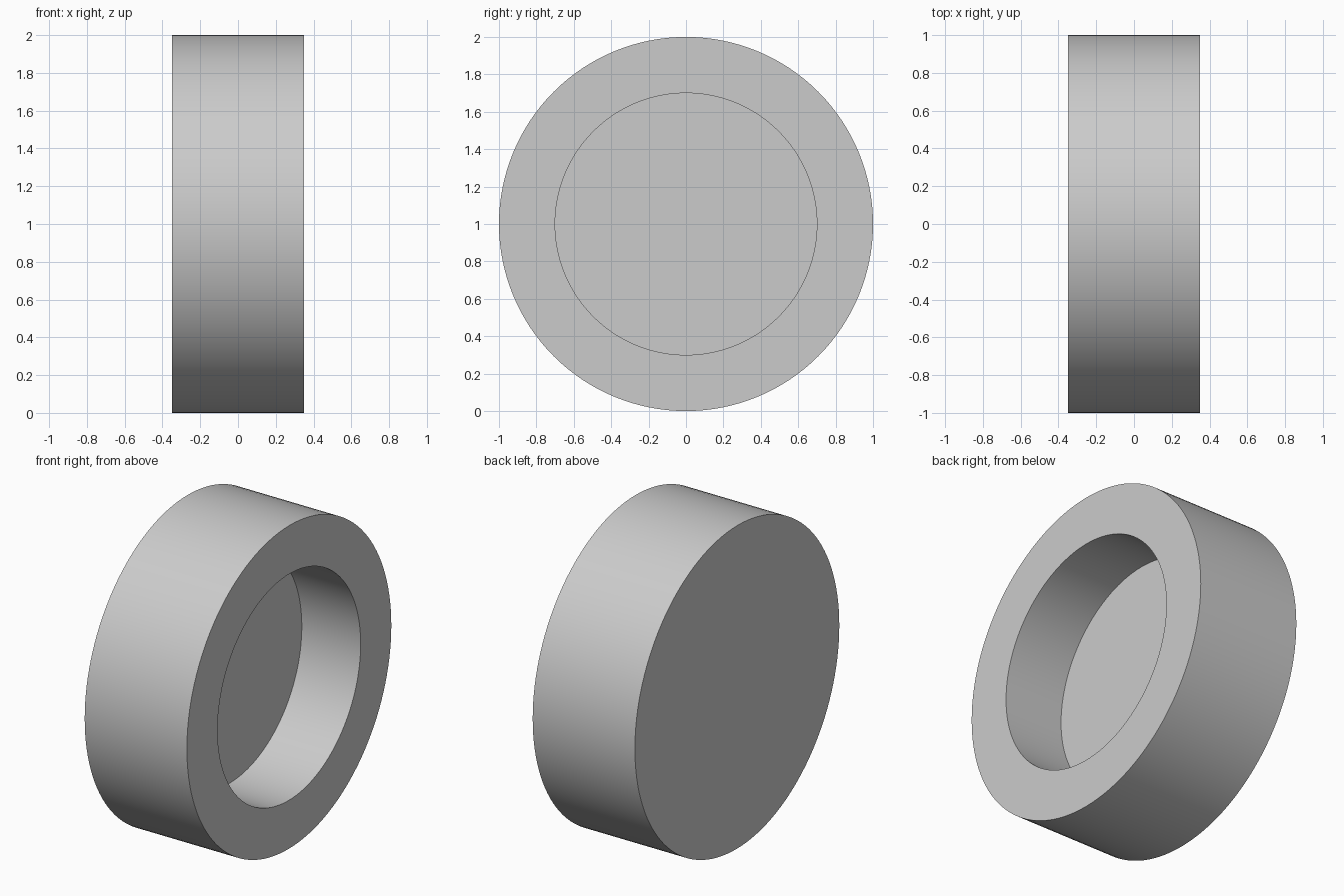
import bpy, bmesh
from math import cos, sin, tau, radians

if "Cube" in bpy.data.objects:
    bpy.data.objects.remove(bpy.data.objects["Cube"])

SEGMENTS = 128
# Cross-section (x along the axle, radius), from back face to recess floor
PROFILE = [(-0.35, 1.0), (0.35, 1.0), (0.35, 0.7), (-0.053, 0.7)]

bm = bmesh.new()


def ring(x, r):
    return [bm.verts.new((x, r * cos(tau * i / SEGMENTS), 1 + r * sin(tau * i / SEGMENTS)))
            for i in range(SEGMENTS)]


# Spin the profile around the x axis
rings = [ring(x, r) for x, r in PROFILE]
for a, b in zip(rings, rings[1:]):
    for i in range(SEGMENTS):
        j = (i + 1) % SEGMENTS
        bm.faces.new((a[i], a[j], b[j], b[i]))

# Flat back face and recess floor
bm.faces.new(rings[0])
bm.faces.new(rings[-1])
bmesh.ops.recalc_face_normals(bm, faces=bm.faces)

mesh = bpy.data.meshes.new("recessed_disc")
bm.to_mesh(mesh)
bm.free()
disc = bpy.data.objects.new("recessed_disc", mesh)
bpy.context.collection.objects.link(disc)

# Smooth walls, sharp rims
bpy.context.view_layer.objects.active = disc
disc.select_set(True)
bpy.ops.object.shade_smooth_by_angle(angle=radians(30))
